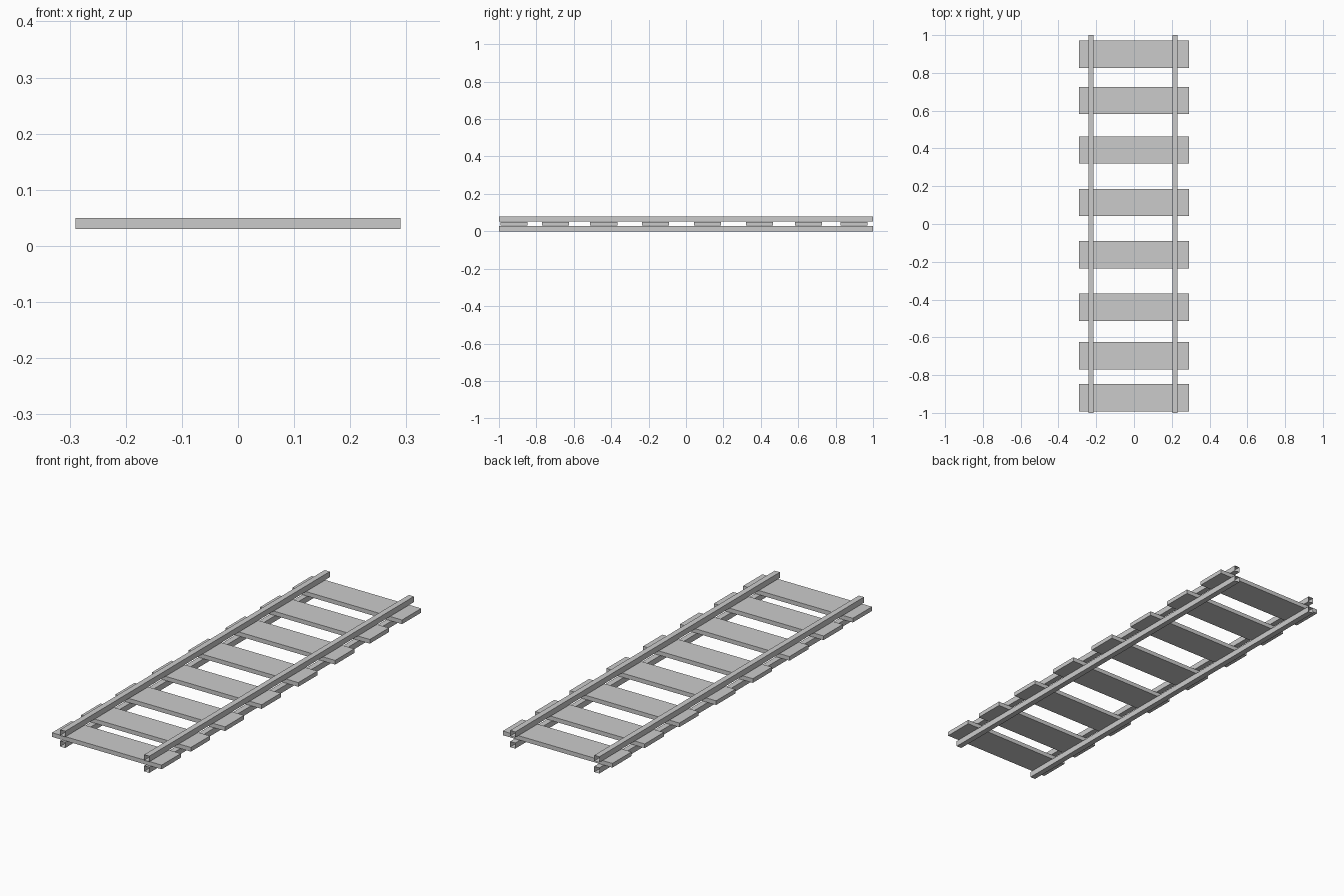
import bpy
import bmesh
from mathutils import Matrix, Vector

if "Cube" in bpy.data.objects:
    bpy.data.objects.remove(bpy.data.objects["Cube"])


def box(name, center, size, open_ends=False):
    bm = bmesh.new()
    bmesh.ops.create_cube(bm, size=1, matrix=Matrix.Diagonal((*size, 1)))
    if open_ends:
        bm.normal_update()
        ends = [f for f in bm.faces if abs(f.normal.y) > 0.9]
        bmesh.ops.delete(bm, geom=ends, context='FACES_ONLY')
    mesh = bpy.data.meshes.new(name)
    bm.to_mesh(mesh)
    bm.free()
    obj = bpy.data.objects.new(name, mesh)
    obj.location = Vector(center)
    bpy.context.collection.objects.link(obj)
    return obj


# Rails: hollow square tubes above and below the sleepers
RAIL = 0.027
for side, x in (("left", -0.228), ("right", 0.217)):
    for level, z in (("lower", RAIL / 2), ("upper", 0.08 - RAIL / 2)):
        box(f"{side}_{level}_rail", (x, 0, z), (RAIL, 2, RAIL), open_ends=True)

# Sleepers: flat planks, unevenly spaced
for i, y in enumerate((-0.919, -0.698, -0.44, -0.163, 0.114, 0.392, 0.654, 0.898)):
    box(f"sleeper_{i + 1}", (0, y, 0.04), (0.58, 0.145, 0.02))
